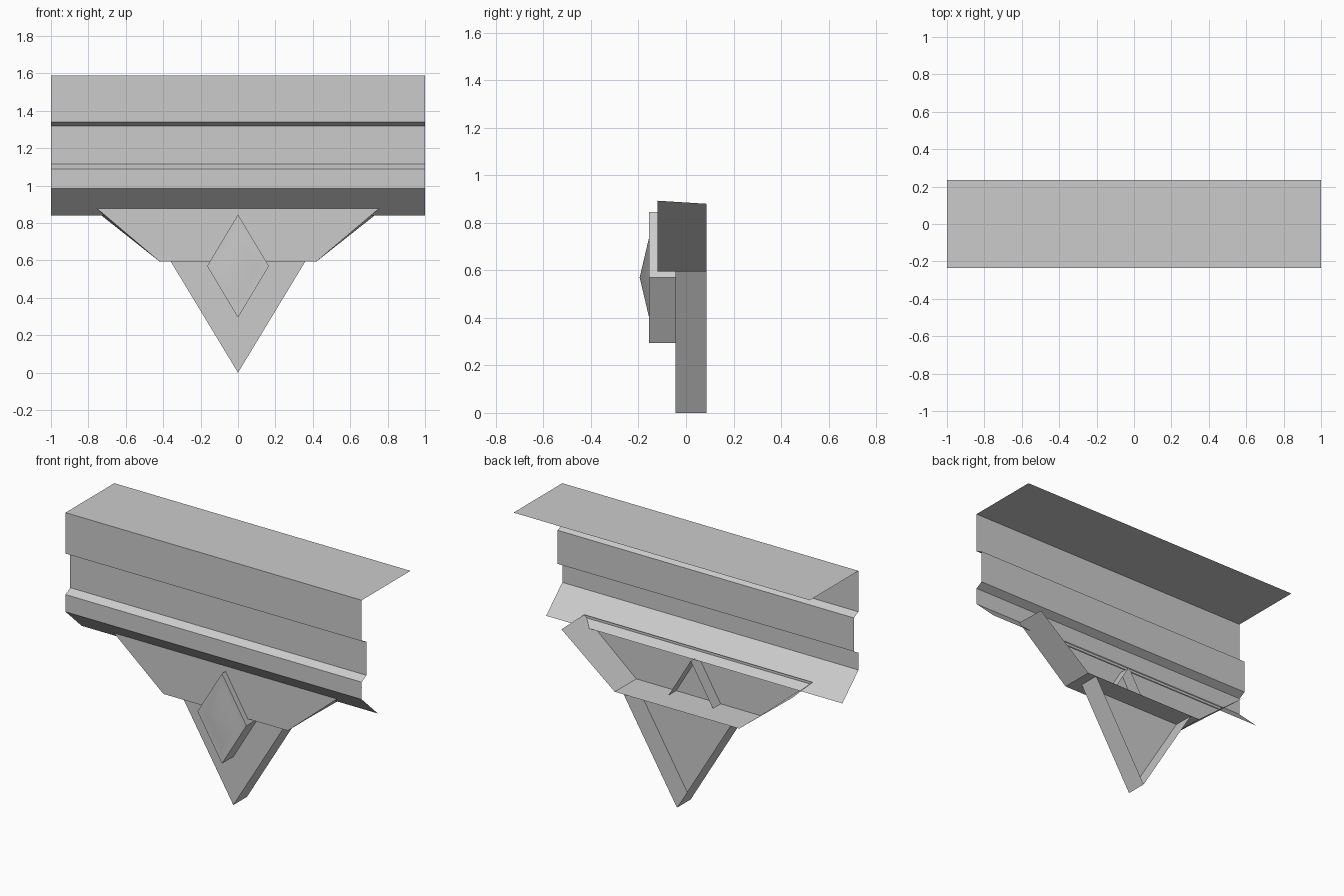
import bpy, bmesh, math

cube = bpy.data.objects.get("Cube")
if cube:
    bpy.data.objects.remove(cube, do_unlink=True)

grey = bpy.data.materials.new("plain_grey")
grey.use_nodes = True
grey.diffuse_color = (0.6, 0.6, 0.6, 1)
grey.node_tree.nodes["Principled BSDF"].inputs["Base Color"].default_value = (0.6, 0.6, 0.6, 1)


def loft(name, rings, closed=False, cap=False, peak=0):
    """Open sheet through matching rings, with an optional front cap."""
    bm = bmesh.new()
    rows = [[bm.verts.new(p) for p in ring] for ring in rings]
    n = len(rows[0])
    for a, b in zip(rows, rows[1:]):
        for i in range(n if closed else n - 1):
            j = (i + 1) % n
            bm.faces.new((a[j], a[i], b[i], b[j]))
    if cap:
        face = bm.faces.new(rows[0])
        if peak:
            face.normal_update()
            bmesh.ops.poke(bm, faces=[face], offset=peak)
    mesh = bpy.data.meshes.new(name)
    bm.to_mesh(mesh)
    bm.free()
    mesh.materials.append(grey)
    obj = bpy.data.objects.new(name, mesh)
    bpy.context.collection.objects.link(obj)
    return obj


def outline(points, y):
    return [(x, y, z) for x, z in points]


def trapezoid(top_x, top_z):
    return [(-top_x, top_z), (-0.42, 0.595), (0.42, 0.595), (top_x, top_z)]


def diamond(scale, y):
    w, h = 0.165 * scale, 0.275 * scale
    return outline([(0, 0.57 + h), (-w, 0.57), (0, 0.57 - h), (w, 0.57)], y)


# Cornice: thin moulded sheet with a flat top, from the back edge down
profile = [(0.235, 1.59), (-0.235, 1.59), (-0.235, 1.34), (-0.19, 1.32),
           (-0.19, 1.115), (-0.235, 1.09), (-0.235, 0.985), (-0.08, 0.84)]
loft("cornice", [[(x, y, z) for y, z in profile] for x in (1, -1)])

# Bracket: hollow tray, open at the top and back
loft("bracket", [outline(trapezoid(0.772, 0.893), -0.12),
                 outline(trapezoid(0.78, 0.88), 0.087)], cap=True)

# Pendant: hollow triangle hanging below the bracket
triangle = [(-0.36, 0.595), (0, 0), (0.36, 0.595)]
loft("pendant", [outline(triangle, y) for y in (-0.045, 0.087)], cap=True)

# Boss: diamond block with a softly raised centre
boss = loft("diamond_boss", [diamond(0.62, -0.155), diamond(1, -0.155), diamond(1, -0.045)],
            closed=True, cap=True, peak=0.04)
bpy.ops.object.select_all(action="DESELECT")
boss.select_set(True)
bpy.context.view_layer.objects.active = boss
bpy.ops.object.shade_smooth_by_angle(angle=math.radians(50))
